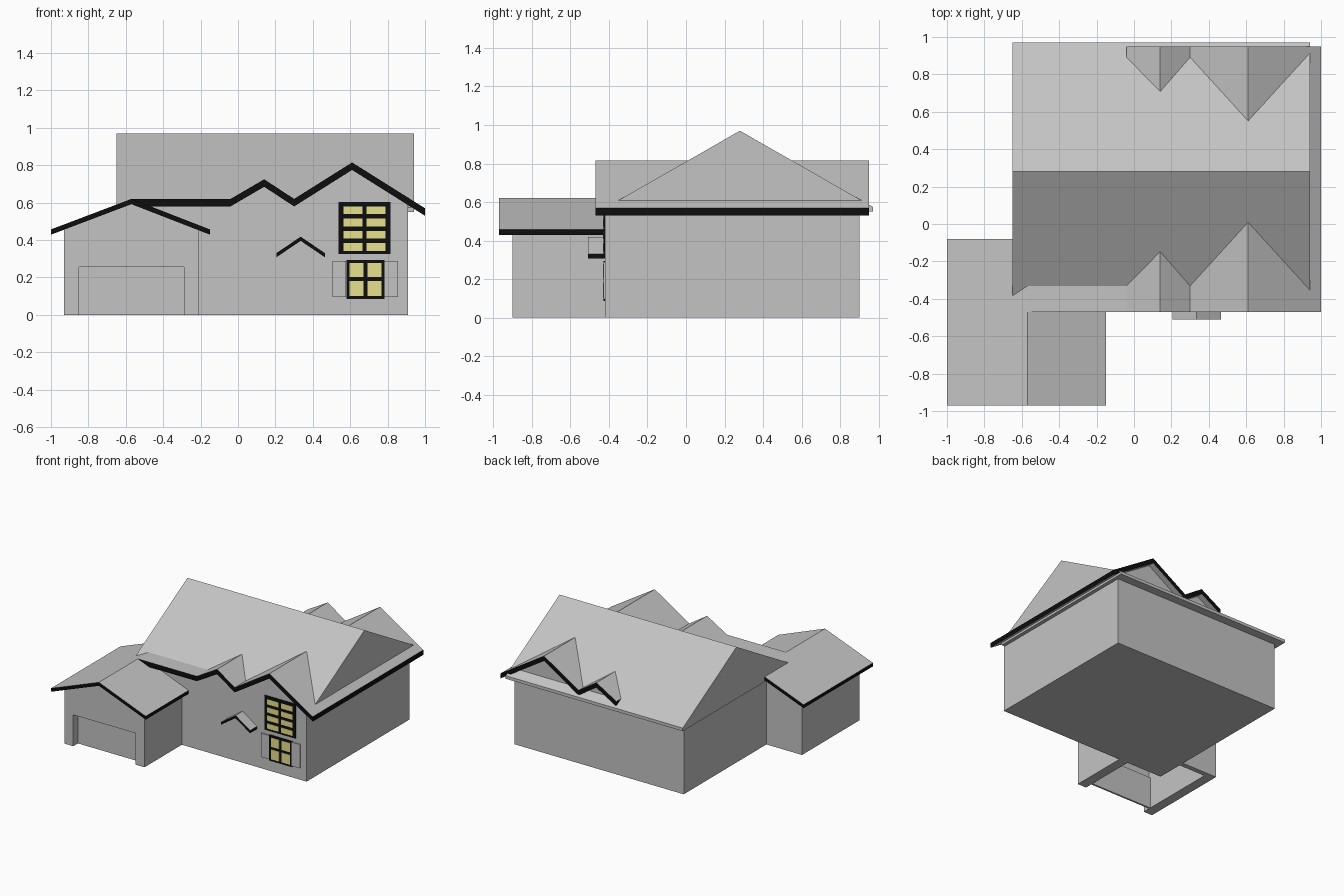
import bpy, bmesh

if "Cube" in bpy.data.objects:
    bpy.data.objects.remove(bpy.data.objects["Cube"])


def material(name, rgb):
    m = bpy.data.materials.new(name)
    m.diffuse_color = (*rgb, 1.0)
    m.use_nodes = True
    m.node_tree.nodes["Principled BSDF"].inputs["Base Color"].default_value = m.diffuse_color
    return m


GREY = material("grey", (0.55, 0.55, 0.55))
BLACK = material("black", (0.004, 0.004, 0.004))
YELLOW = material("window yellow", (0.80, 0.75, 0.27))


def prism(name, profile, a, b, mat=GREY, axis="y", black_edges=False):
    """Extrude a profile (xz along y, or yz along x) from a to b."""
    bm = bmesh.new()

    def at(t):
        return [bm.verts.new((u, t, v) if axis == "y" else (t, u, v)) for u, v in profile]

    lo, hi = at(a), at(b)
    n = len(profile)
    bm.faces.new(lo)
    bm.faces.new(hi[::-1])
    for i in range(n):
        j = (i + 1) % n
        bm.faces.new((lo[j], lo[i], hi[i], hi[j]))
    bmesh.ops.recalc_face_normals(bm, faces=bm.faces)
    bm.normal_update()
    if black_edges:  # vertical rims of a roof slab are black fascia
        for f in bm.faces:
            f.material_index = 1 if abs(f.normal.z) < 0.1 else 0
    me = bpy.data.meshes.new(name)
    bm.to_mesh(me)
    bm.free()
    me.materials.append(mat)
    if black_edges:
        me.materials.append(BLACK)
    ob = bpy.data.objects.new(name, me)
    bpy.context.collection.objects.link(ob)
    return ob


def box(name, x0, x1, y0, y1, z0, z1, mat=GREY):
    return prism(name, [(x0, z0), (x1, z0), (x1, z1), (x0, z1)], y0, y1, mat)


def roof_slab(name, top, thick, y0, y1):
    """Roof sheet following a top line, with black fascia."""
    under = [(x, z - thick) for x, z in reversed(top)]
    return prism(name, top + under, y0, y1, black_edges=True)


# Main house walls, gabled under the cross roof
prism("main_walls", [(-.61, 0), (.91, 0), (.91, .607), (.61, .795), (.30, .60),
                     (.14, .705), (-.04, .60), (-.57, .60), (-.61, .575)], -.42, .90)

# Main ridge roof running side to side
prism("main_roof", [(-.41, .55), (-.41, .575), (.28, .97), (.97, .575), (.97, .55)],
      -.65, .94, axis="x")

# Zigzag cross roof and the flat front strip beside it
roof_slab("cross_roof", [(-.04, .62), (.14, .725), (.30, .62), (.61, .815), (1.0, .57)],
          .04, -.47, .95)
roof_slab("front_flat_roof", [(-.57, .62), (-.04, .62)], .04, -.47, -.25)

# Garage: front wall with door opening, side walls, back wall, recessed door
gable = [(-.21, .466), (-.57, .605), (-.93, .466)]
prism("garage_front_wall", [(-.93, 0), (-.85, 0), (-.85, .255), (-.29, .255),
                            (-.29, 0), (-.21, 0)] + gable, -.90, -.84)
prism("garage_back_wall", [(-.93, 0), (-.21, 0)] + gable, -.20, -.16)
box("garage_left_wall", -.93, -.85, -.84, -.20, 0, .466)
box("garage_right_wall", -.29, -.21, -.84, -.20, 0, .466)
box("garage_door", -.85, -.29, -.84, -.825, 0, .26)
roof_slab("garage_roof", [(-1.0, .457), (-.57, .62), (-.15, .457)], .028, -.97, -.08)

# Small canopy over the entrance
roof_slab("door_canopy", [(.205, .33), (.335, .418), (.465, .33)], .022, -.51, -.42)


def window(name, x0, x1, z0, z1, cols, rows):
    """Black frame plate with yellow panes."""
    box(name + "_frame", x0, x1, -.428, -.42, z0, z1, BLACK)
    for i, (a, b) in enumerate(cols):
        for j, (c, d) in enumerate(rows):
            box(f"{name}_pane_{i}_{j}", a, b, -.4305, -.425, c, d, YELLOW)


window("upper_window", .537, .815, .326, .604, [(.564, .666), (.687, .789)],
       [(.342 + .0655 * k, .384 + .0655 * k) for k in range(4)])
window("lower_window", .58, .783, .086, .294, [(.596, .671), (.692, .767)],
       [(.102, .182), (.203, .278)])

# Shutters beside the lower window
for side, x in (("left", .505), ("right", .783)):
    box(f"{side}_shutter", x, x + .073, -.429, -.42, .096, .289)
